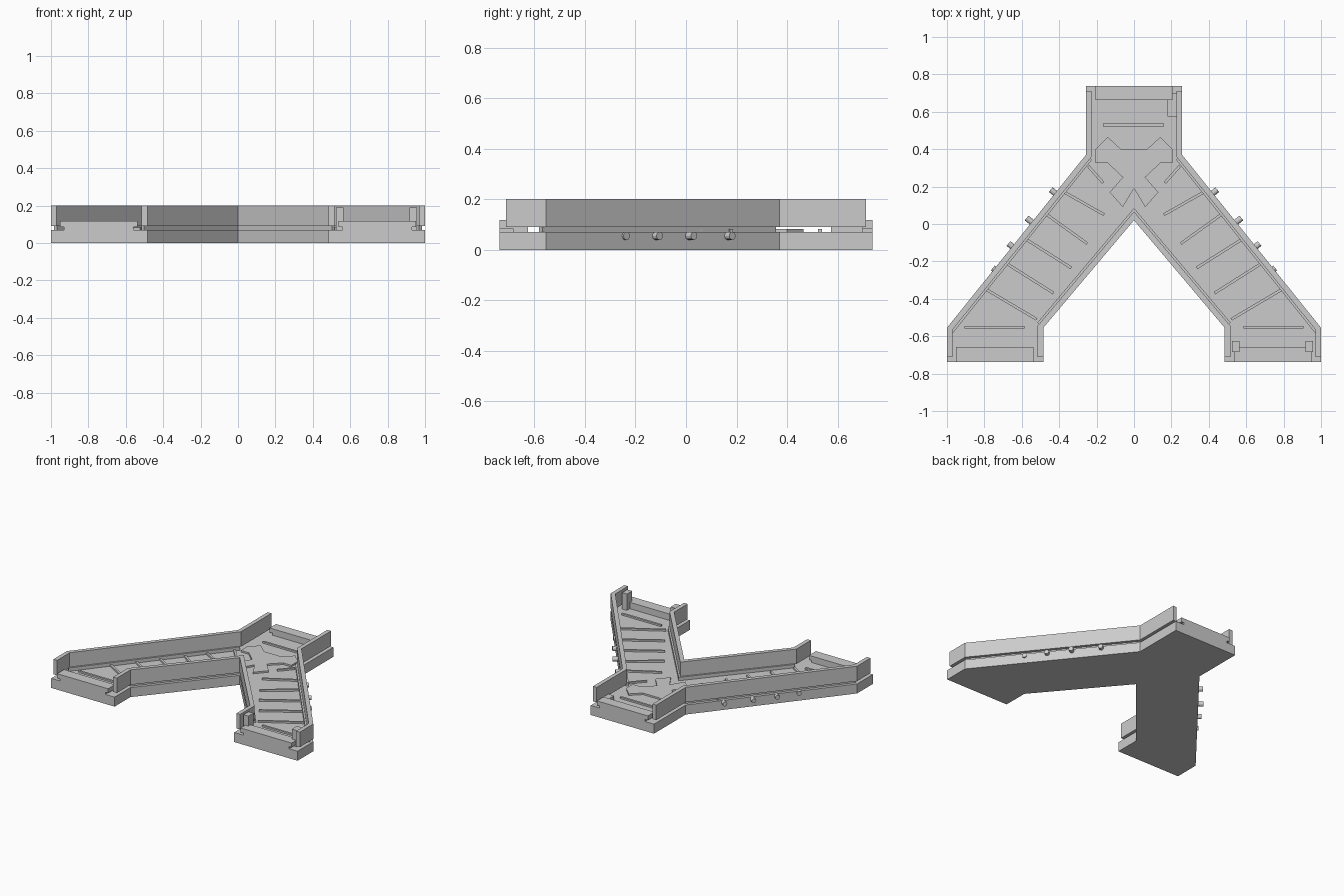
import bpy, bmesh, math
from mathutils import Vector

if "Cube" in bpy.data.objects:
    bpy.data.objects.remove(bpy.data.objects["Cube"])


def prism(name, pts, z0, z1):
    bm = bmesh.new()
    lo = [bm.verts.new((x, y, z0)) for x, y in pts]
    hi = [bm.verts.new((x, y, z1)) for x, y in pts]
    bm.faces.new(lo[::-1])
    bm.faces.new(hi)
    n = len(pts)
    for i in range(n):
        j = (i + 1) % n
        bm.faces.new((lo[i], lo[j], hi[j], hi[i]))
    bmesh.ops.recalc_face_normals(bm, faces=bm.faces[:])
    me = bpy.data.meshes.new(name)
    bm.to_mesh(me)
    bm.free()
    ob = bpy.data.objects.new(name, me)
    bpy.context.collection.objects.link(ob)
    return ob


def box(name, x0, x1, y0, y1, z0, z1):
    return prism(name, [(x0, y0), (x1, y0), (x1, y1), (x0, y1)], z0, z1)


def flip(pts):
    return [(-x, y) for x, y in pts]


def offset(path, d):
    # mitred copy of an open path, d to its right-hand side
    p = [Vector(q) for q in path]
    dirs = [(b - a).normalized() for a, b in zip(p, p[1:])]
    nrm = [Vector((t.y, -t.x)) for t in dirs]
    out = []
    for i, q in enumerate(p):
        a, b = nrm[max(i - 1, 0)], nrm[min(i, len(nrm) - 1)]
        m = (a + b).normalized()
        out.append(tuple(q + m * (d / m.dot(a))))
    return out


def strip(path, d0, d1):
    return offset(path, d0) + offset(path, d1)[::-1]


def bar(name, a, b, w, z0, z1):
    return prism(name, strip([a, b], -w / 2, w / 2), z0, z1)


# Y-shaped base slab
half = [(.257, .738), (.257, .37), (1, -.555), (1, -.738),
        (.485, -.738), (.485, -.555)]
prism("base", half + [(0, .02)] + flip(half)[::-1], 0, .07)

# walls above a narrow slot, carried by set-back feet
outer = [(.257, .712), (.257, .37), (1, -.555), (1, -.712)]
inner = [(.485, -.712), (.485, -.555), (0, .02), (-.485, -.555), (-.485, -.712)]
for part, d0, d1, z0, z1, k in (("wall", 0, .03, .09, .2, 0), ("wall_foot", .022, .042, .065, .095, 1)):
    side = strip(outer[k:len(outer) - k], d0, d1)
    prism("right_" + part, side, z0, z1)
    prism("left_" + part, flip(side), z0, z1)
    prism("inner_" + part, strip(inner[k:len(inner) - k], d0, d1), z0, z1)

# end sills: narrow step below, wider tread above
for label, cx, y0, y1 in (("left", -.745, -.738, -.658), ("right", .745, -.738, -.658),
                          ("back", 0, .662, .738)):
    box(label + "_sill_step", cx - .185, cx + .185, y0, y1, .065, .1)
    box(label + "_sill_tread", cx - .207, cx + .207, y0, y1, .085, .117)

# small posts by the right opening and a low filler by the back opening
for x in (.543, .937):
    box("opening_post", x - .02, x + .02, -.685, -.625, .065, .19)
box("back_filler", .18, .228, .575, .7, .065, .1)

# floor slats
slats = [((-.79, -.35), (-.52, -.51)), ((-.675, -.215), (-.43, -.37)),
         ((-.58, -.08), (-.335, -.235)), ((-.48, .06), (-.25, -.105)),
         ((-.39, .18), (-.16, .05)), ((-.905, -.552), (-.585, -.552)),
         ((-.245, .31), (-.165, .22))]
for a, b in slats:
    bar("left_slat", a, b, .015, .065, .082)
    bar("right_slat", *flip([a, b]), .015, .065, .082)
bar("back_slat", (-.165, .53), (.16, .53), .015, .065, .082)

# cross-shaped junction plate
cross = [(0, .40), (.07, .40), (.14, .465), (.205, .40), (.205, .325), (.14, .325),
         (.06, .25), (.13, .17), (.06, .09), (0, .19)]
prism("junction_plate", cross + flip(cross[1:-1])[::-1], .065, .082)

# pegs along the outer sides
out = Vector((.925, .745, 0)).normalized()
along = Vector((.745, -.925, 0)).normalized()
start = Vector((.257, .37, 0))
for s in (-1, 1):
    for y, reach in ((.165, .03), (.01, .035), (-.12, .025), (-.24, .008)):
        p = start + along * ((y - .37) / along.y)
        c = p + out * (reach / 2 - .01)
        bpy.ops.mesh.primitive_cylinder_add(
            vertices=12, radius=.016, depth=reach + .02, location=(s * c.x, c.y, .055),
            rotation=(0, math.pi / 2, math.atan2(out.y, s * out.x)))
        bpy.context.object.name = "peg"
